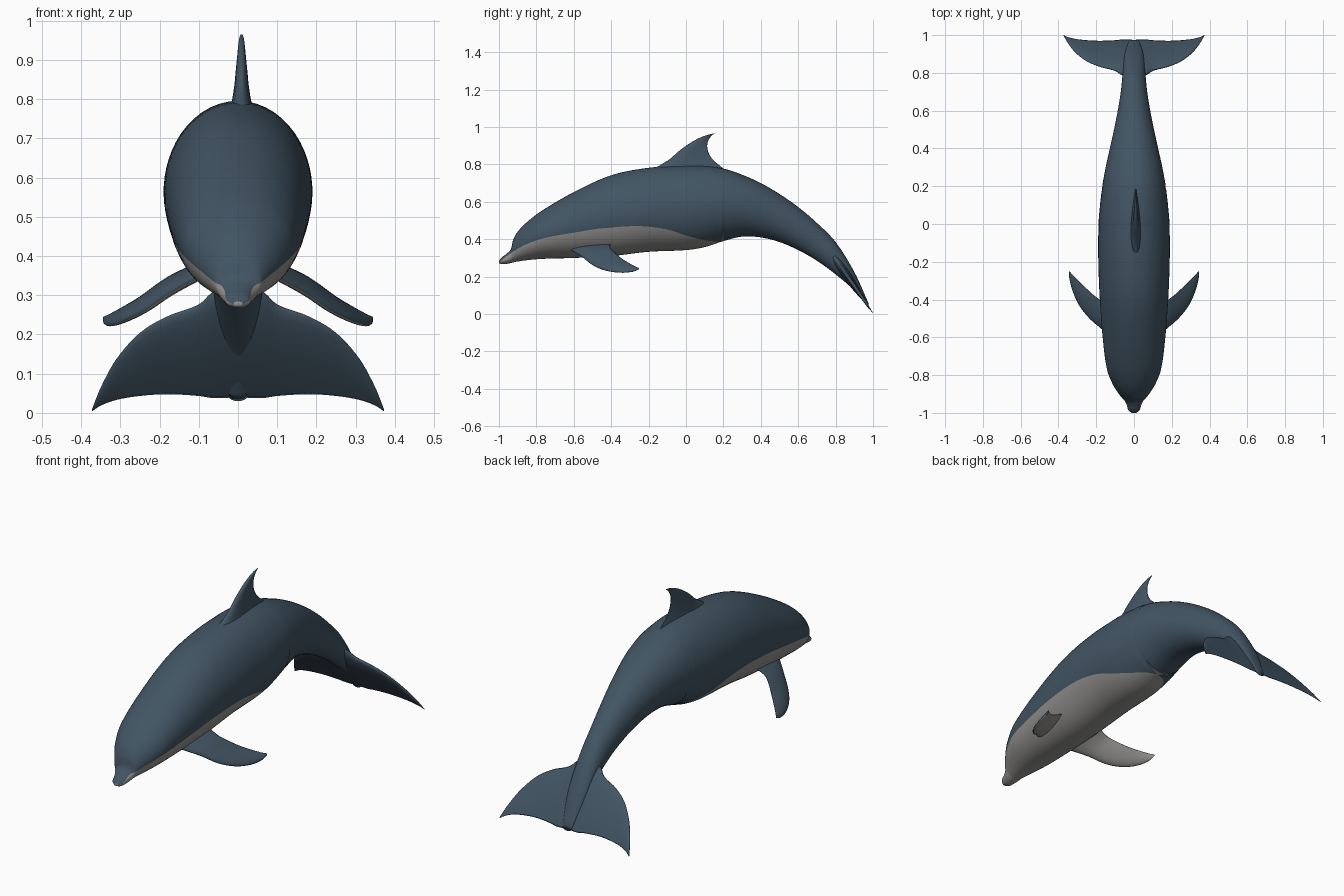
import bpy, math
from mathutils import Vector

if "Cube" in bpy.data.objects:
    bpy.data.objects.remove(bpy.data.objects["Cube"])


def material(name, rgb):
    m = bpy.data.materials.new(name)
    m.diffuse_color = (*rgb, 1)
    m.use_nodes = True
    m.node_tree.nodes["Principled BSDF"].inputs["Base Color"].default_value = m.diffuse_color
    return m


SLATE = material("slate blue skin", (0.054, 0.090, 0.125))
GREY = material("pale grey belly", (0.29, 0.285, 0.275))


def curve(rows, steps):
    """Smooth interpolation of rows; tangents use the first column as spacing."""
    n = len(rows)

    def slope(i):
        a, b = max(i - 1, 0), min(i + 1, n - 1)
        d = rows[b][0] - rows[a][0]
        return [(q - p) / d for p, q in zip(rows[a], rows[b])]
    out = []
    for i in range(n - 1):
        h = rows[i + 1][0] - rows[i][0]
        m0, m1 = slope(i), slope(i + 1)
        for k in range(steps):
            t = k / steps
            a, b = 2*t**3 - 3*t*t + 1, t**3 - 2*t*t + t
            c, d = 3*t*t - 2*t**3, t**3 - t*t
            out.append([a*p + b*h*u + c*q + d*h*v for p, q, u, v
                        in zip(rows[i], rows[i + 1], m0, m1)])
    out.append(list(rows[-1]))
    return out


def loft(name, rings, is_grey, cap_start=True):
    """Skin closed rings; is_grey(ring, segment) picks the belly colour."""
    n = len(rings[0])
    verts = [p for r in rings for p in r]
    faces, grey = [], []
    for i in range(len(rings) - 1):
        for j in range(n):
            k = (j + 1) % n
            faces.append((i*n + j, i*n + k, (i + 1)*n + k, (i + 1)*n + j))
            grey.append(is_grey(i, j))
    last = (len(rings) - 1) * n
    faces.append(tuple(range(last, last + n)))
    grey.append(False)
    if cap_start:
        faces.append(tuple(reversed(range(n))))
        grey.append(is_grey(0, 0))
    me = bpy.data.meshes.new(name)
    me.from_pydata(verts, [], faces)
    me.materials.append(SLATE)
    me.materials.append(GREY)
    for p, g in zip(me.polygons, grey):
        p.material_index = int(g)
        p.use_smooth = True
    ob = bpy.data.objects.new(name, me)
    bpy.context.collection.objects.link(ob)
    return ob


def blade(name, rows, normal, mirror=True, grey_under=False):
    """Fin: rows of span, lead xyz, trail xyz, half thickness."""
    N, up = 10, Vector(normal).normalized()
    rings = []
    for r in curve(rows, 5):
        a, b, th = Vector(r[1:4]), Vector(r[4:7]), r[7]
        ts = [0.5 - 0.5*math.cos(math.pi*k/N) for k in range(N + 1)]
        side = [(t, 2.0*math.sqrt(t)*(1 - t)*1.3) for t in ts]
        top = [a.lerp(b, t) + up*th*w for t, w in side]
        low = [a.lerp(b, t) - up*th*w for t, w in side[1:-1]]
        rings.append(top + low[::-1])
    ob = loft(name, rings, lambda i, j: grey_under and j >= N, False)
    if mirror:
        ob.modifiers.new("mirror", 'MIRROR')
    return ob


# Body: y, top z, bottom z, half width
BODY = [
    (-1.0, .284, .272, .012), (-.985, .303, .267, .030), (-.96, .322, .268, .038),
    (-.935, .350, .273, .050), (-.925, .395, .276, .060), (-.90, .440, .281, .080),
    (-.85, .492, .288, .112), (-.77, .553, .295, .143), (-.60, .652, .300, .166),
    (-.40, .742, .310, .181), (-.20, .782, .333, .189), (0, .795, .342, .188),
    (.10, .792, .358, .180), (.20, .778, .390, .168), (.30, .745, .414, .150),
    (.40, .700, .410, .128), (.50, .642, .385, .106), (.60, .572, .342, .086),
    (.70, .487, .285, .070), (.80, .385, .212, .060), (.90, .225, .125, .050),
    (.975, .060, .030, .025)]

# Height of the edge of the pale belly: y, z
EDGE = curve([(-1.0, .276), (-.93, .330), (-.85, .375), (-.75, .408), (-.60, .435),
              (-.45, .458), (-.25, .470), (-.10, .452), (0, .420), (.10, .395),
              (.19, .384)], 8)


def edge_height(y):
    for a, b in zip(EDGE, EDGE[1:]):
        if a[0] <= y <= b[0]:
            return a[1] + (b[1] - a[1]) * (y - a[0]) / (b[0] - a[0])
    return -1


stations = curve(BODY, 6)
LOW, HIGH = 10, 18
rings = []
for y, top, bot, w in stations:
    mid, half = (top + bot) / 2, (top - bot) / 2
    # angle from the keel at which the belly colour ends
    c = max(-1, min(1, (mid - edge_height(y)) / half))
    tb = math.acos(c) if y < .2 else 0.6
    tb = max(tb, 0.04)
    angs = [tb*k/LOW for k in range(LOW)]
    angs += [tb + (math.pi - tb)*k/HIGH for k in range(HIGH + 1)]
    right = [(w*math.sin(a), y, mid - half*math.cos(a)) for a in angs]
    rings.append(right + [(-x, yy, z) for x, yy, z in right[-2:0:-1]])
total = len(rings[0])
loft("body", rings, lambda i, j: (j < LOW or j >= total - LOW) and stations[i][0] < .185)

# Dorsal fin: z, lead y, trail y, half thickness
dorsal = [(.73, -.26, .27, .045), (.79, -.15, .185, .026), (.83, -.085, .140, .019),
          (.87, -.040, .118, .015), (.91, .015, .114, .011), (.94, .068, .126, .008),
          (.958, .115, .142, .005), (.965, .146, .154, .002)]
blade("dorsal_fin", [(z, .009, a, z, .009, b, z, t) for z, a, b, t in dorsal],
      (1, 0, 0), mirror=False)

# Pectoral fins
blade("pectoral_fins", [
    (0, .10, -.62, .345, .10, -.40, .385, .016),
    (.08, .172, -.555, .305, .165, -.405, .355, .016),
    (.15, .235, -.500, .262, .205, -.383, .330, .015),
    (.23, .290, -.430, .234, .250, -.343, .297, .013),
    (.30, .326, -.350, .223, .295, -.300, .270, .010),
    (.35, .342, -.285, .228, .328, -.266, .252, .006),
    (.37, .344, -.252, .240, .341, -.250, .246, .002)],
    (.45, -.35, .82), grey_under=True)

# Tail flukes: x, lead y, trail y, half thickness, lying on a sloped plane
flukes = [(0, .78, .975, .024), (.06, .788, .977, .022), (.10, .812, .973, .018),
          (.18, .833, .970, .014), (.25, .862, .973, .011), (.31, .908, .980, .008),
          (.35, .958, .990, .005), (.372, .996, 1.0, .001)]


def fluke_z(y):
    return 1.45 * (1 - y) + .004


blade("tail_flukes", [(x, x, a, fluke_z(a), x, b, fluke_z(b), t)
                      for x, a, b, t in flukes], (0, .82, .57))

# Consistent outward normals
import bmesh
for ob in bpy.context.collection.objects:
    bm = bmesh.new()
    bm.from_mesh(ob.data)
    bmesh.ops.recalc_face_normals(bm, faces=bm.faces)
    bm.to_mesh(ob.data)
    bm.free()
